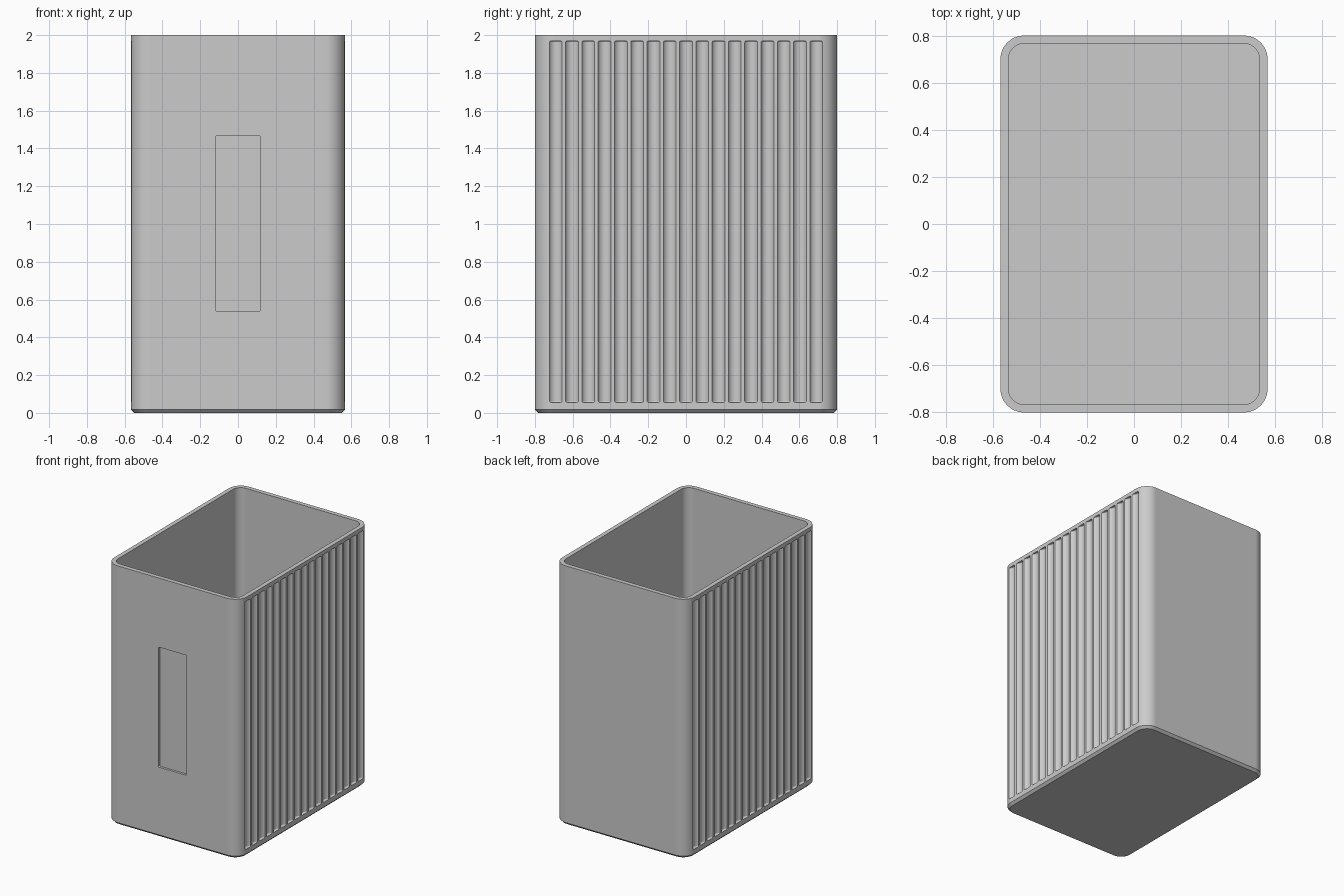
import bpy, bmesh
from math import sin, cos, pi, radians

cube = bpy.data.objects.get("Cube")
if cube:
    bpy.data.objects.remove(cube, do_unlink=True)

HX, HY, HEIGHT = 0.567, 0.8, 2.0
CORNER, WALL, CHAMFER, FLOOR = 0.1, 0.034, 0.018, 0.035
STEPS = 12


def rounded_rect(hx, hy, r, steps=STEPS):
    """Counter-clockwise outline with rounded corners."""
    pts = []
    for q, (sx, sy) in enumerate([(1, 1), (-1, 1), (-1, -1), (1, -1)]):
        for i in range(steps + 1):
            a = (q + i / steps) * pi / 2
            pts.append((sx * (hx - r) + r * cos(a), sy * (hy - r) + r * sin(a)))
    return pts


def skin(bm, loops):
    """Bridge successive closed loops and cap both ends."""
    rings = [[bm.verts.new(p) for p in loop] for loop in loops]
    for a, b in zip(rings, rings[1:]):
        n = len(a)
        for i in range(n):
            j = (i + 1) % n
            bm.faces.new((a[i], a[j], b[j], b[i]))
    bm.faces.new(rings[0][::-1])
    bm.faces.new(rings[-1])


def make_object(name, bm):
    bmesh.ops.recalc_face_normals(bm, faces=bm.faces)
    mesh = bpy.data.meshes.new(name)
    bm.to_mesh(mesh)
    bm.free()
    obj = bpy.data.objects.new(name, mesh)
    bpy.context.collection.objects.link(obj)
    return obj


# Grey material
grey = bpy.data.materials.new("plain grey")
grey.use_nodes = True
grey.diffuse_color = (0.6, 0.6, 0.6, 1)
grey.node_tree.nodes["Principled BSDF"].inputs["Base Color"].default_value = (0.6, 0.6, 0.6, 1)

# Open bin: chamfered foot, outer wall, rim, inner wall, floor
bm = bmesh.new()
levels = [(CHAMFER, 0), (0, CHAMFER), (0, HEIGHT), (WALL, HEIGHT), (WALL, FLOOR)]
skin(bm, [[(x, y, z) for x, y in rounded_rect(HX - d, HY - d, CORNER - d)]
          for d, z in levels])
body = make_object("bin_body", bm)
body.data.materials.append(grey)

# Cutters: scooped flutes along both long sides
FLUTES, PITCH, WIDTH, DEPTH = 17, 0.0862, 0.068, 0.02
LOW, HIGH, ROUND = 0.055, 1.97, 0.008
radius = ((WIDTH / 2) ** 2 + DEPTH ** 2) / (2 * DEPTH)
bm = bmesh.new()
ends = [i * pi / 8 for i in range(5)]
profile = [(radius - ROUND * (1 - sin(a)), LOW + ROUND * (1 - cos(a))) for a in ends]
profile += [(r, LOW + HIGH - z) for r, z in reversed(profile)]
for side in (-1, 1):
    cx = side * (HX - DEPTH + radius)
    for k in range(FLUTES):
        cy = (k - (FLUTES - 1) / 2) * PITCH
        skin(bm, [[(cx + r * cos(t * pi / 16), cy + r * sin(t * pi / 16), z)
                   for t in range(32)] for r, z in profile])

# Cutter: shallow label recess in the front wall
outline = rounded_rect(0.12, 0.463, 0.008, 4)
skin(bm, [[(x, y, z + 1.003) for x, z in outline] for y in (-HY - 0.05, -HY + 0.018)])
cutter = make_object("recess_cutter", bm)
cutter.hide_render = True

# Carve the recesses and bake the result
cut = body.modifiers.new("carve", 'BOOLEAN')
cut.operation = 'DIFFERENCE'
cut.solver = 'EXACT'
cut.object = cutter
bpy.context.view_layer.update()
carved = bpy.data.meshes.new_from_object(
    body.evaluated_get(bpy.context.evaluated_depsgraph_get()))
body.modifiers.clear()
body.data = carved
carved.name = "bin_body"
carved.materials.clear()
carved.materials.append(grey)
for face in carved.polygons:
    face.material_index = 0
bpy.data.objects.remove(cutter, do_unlink=True)

# Smooth curved surfaces, crisp edges
bpy.ops.object.select_all(action='DESELECT')
body.select_set(True)
bpy.context.view_layer.objects.active = body
bpy.ops.object.shade_smooth_by_angle(angle=radians(30))
weighted = body.modifiers.new("even_shading", 'WEIGHTED_NORMAL')
weighted.keep_sharp = True
